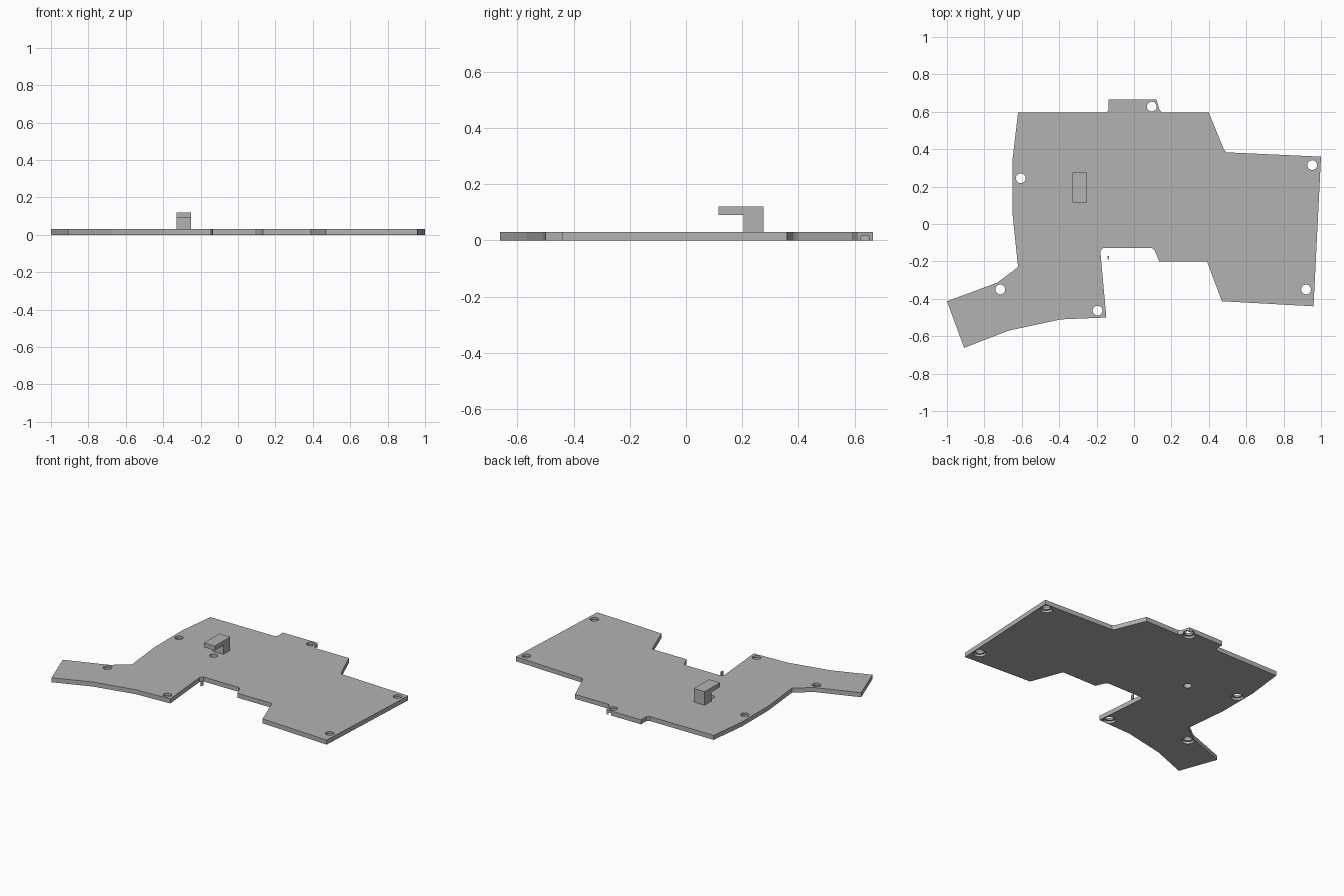
import bpy
import bmesh

cube = bpy.data.objects.get("Cube")
if cube:
    bpy.data.objects.remove(cube, do_unlink=True)

THICK = 0.03
grey = bpy.data.materials.new("grey")
grey.use_nodes = True
grey.diffuse_color = (0.45, 0.45, 0.45, 1)
grey.node_tree.nodes["Principled BSDF"].inputs["Base Color"].default_value = grey.diffuse_color


def add_object(name, bm):
    bmesh.ops.recalc_face_normals(bm, faces=bm.faces)
    mesh = bpy.data.meshes.new(name)
    bm.to_mesh(mesh)
    bm.free()
    mesh.materials.append(grey)
    obj = bpy.data.objects.new(name, mesh)
    bpy.context.collection.objects.link(obj)
    return obj


def extrude_profile(name, points, offset):
    """Fill a closed 3D outline and push it along the offset."""
    bm = bmesh.new()
    face = bm.faces.new([bm.verts.new(p) for p in points])
    moved = bmesh.ops.extrude_face_region(bm, geom=[face], use_keep_orig=True)["geom"]
    verts = [v for v in moved if isinstance(v, bmesh.types.BMVert)]
    bmesh.ops.translate(bm, verts=verts, vec=offset)
    return add_object(name, bm)


def cutter(x, y, radius, low, high):
    bm = bmesh.new()
    bmesh.ops.create_cone(bm, cap_ends=True, segments=32, radius1=radius,
                          radius2=radius, depth=high - low)
    bmesh.ops.translate(bm, verts=bm.verts, vec=(x, y, (low + high) / 2))
    obj = add_object("hole_cutter", bm)
    obj.hide_render = True
    return obj


def cut(target, tool):
    mod = target.modifiers.new("cut", 'BOOLEAN')
    mod.operation, mod.solver, mod.object = 'DIFFERENCE', 'EXACT', tool
    bpy.context.view_layer.objects.active = target
    bpy.ops.object.modifier_apply(modifier=mod.name)
    bpy.data.objects.remove(tool, do_unlink=True)


# Flat base plate outline
outline = [
    (-0.62, 0.595), (-0.15, 0.595), (-0.135, 0.61), (-0.135, 0.665),
    (0.12, 0.665), (0.136, 0.612), (0.152, 0.595), (0.4, 0.595),
    (0.48, 0.4), (0.495, 0.383), (1, 0.36), (0.96, -0.44),
    (0.47, -0.413), (0.39, -0.2), (0.135, -0.2), (0.11, -0.14),
    (0.095, -0.128), (-0.165, -0.128), (-0.18, -0.145), (-0.148, -0.5),
    (-0.39, -0.51), (-0.67, -0.57), (-0.908, -0.662), (-1, -0.413),
    (-0.73, -0.313), (-0.62, -0.23), (-0.65, 0.06), (-0.65, 0.34),
]
plate = extrude_profile("base_plate", [(x, y, 0) for x, y in outline], (0, 0, THICK))

# Screw holes, with a wider recess on the underside
screws = [(-0.605, 0.245), (0.095, 0.628), (0.953, 0.315),
          (0.92, -0.35), (-0.195, -0.463), (-0.715, -0.35)]
for x, y in screws:
    cut(plate, cutter(x, y, 0.038, -0.02, THICK / 2))
    cut(plate, cutter(x, y, 0.026, -0.02, 0.06))

# Plain hole under the hook
cut(plate, cutter(-0.29, 0.157, 0.025, -0.02, 0.06))

# Overhanging hook
hook = [(0.275, THICK), (0.275, 0.12), (0.115, 0.12),
        (0.115, 0.09), (0.205, 0.09), (0.205, THICK)]
extrude_profile("hook", [(-0.33, y, z) for y, z in hook], (0.08, 0, 0))

# Loose sliver beside the notch
sliver = [(-0.142, -0.17), (-0.133, -0.17), (-0.134, -0.182), (-0.139, -0.195)]
extrude_profile("sliver", [(x, y, 0) for x, y in sliver], (0, 0, THICK))
